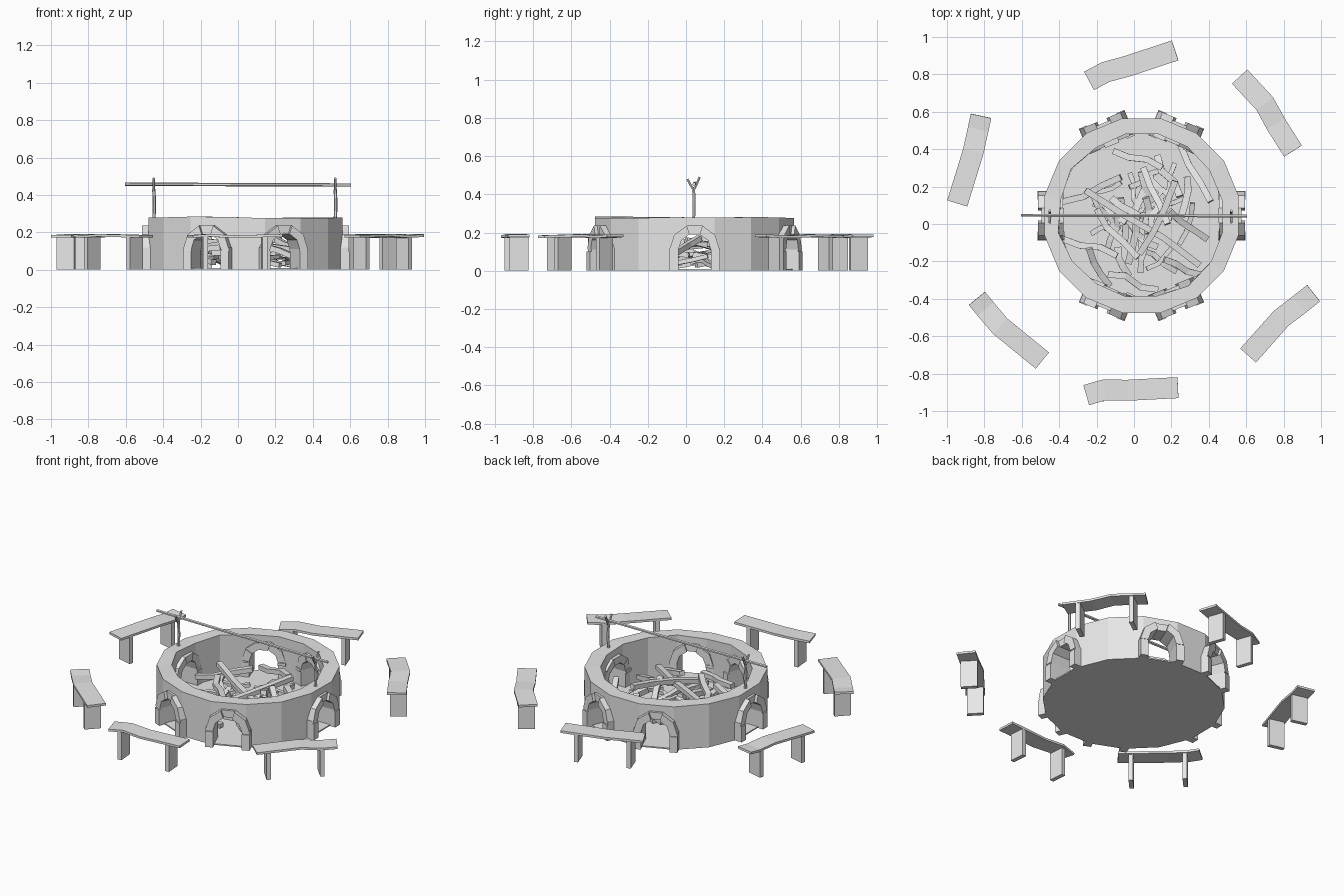
import bpy, bmesh, math, random
from mathutils import Vector, Matrix

random.seed(7)
if "Cube" in bpy.data.objects:
    bpy.data.objects.remove(bpy.data.objects["Cube"])

stone = bpy.data.materials.new("pale_grey")
stone.use_nodes = True
grey = (0.8, 0.8, 0.8, 1)
stone.diffuse_color = grey
stone.node_tree.nodes["Principled BSDF"].inputs["Base Color"].default_value = grey

CENTRE = Vector((0.04, 0.045, 0))
UP = Vector((0, 0, 1))
SIDES = 16
STEP = math.tau / SIDES
OUTER, INNER, TOP = 0.53, 0.447, 0.28
ARCH_FACES = (0, 3, 5, 8, 11, 13)


def finish(name, bm):
    bmesh.ops.recalc_face_normals(bm, faces=bm.faces)
    mesh = bpy.data.meshes.new(name)
    bm.to_mesh(mesh)
    bm.free()
    mesh.materials.append(stone)
    obj = bpy.data.objects.new(name, mesh)
    bpy.context.collection.objects.link(obj)
    return obj


def loft(bm, loops, closed=False):
    """Skin a list of equal point loops, capped or joined end to end."""
    rings = [[bm.verts.new(p) for p in loop] for loop in loops]
    n = len(rings[0])
    pairs = list(zip(rings, rings[1:]))
    if closed:
        pairs.append((rings[-1], rings[0]))
    else:
        bm.faces.new(rings[0])
        bm.faces.new(rings[-1])
    for a, b in pairs:
        for i in range(n):
            j = (i + 1) % n
            bm.faces.new((a[i], a[j], b[j], b[i]))


def sweep(bm, points, width, height, sides=4, ref=UP):
    """Run a flat-sided section along a path."""
    points = [Vector(p) for p in points]
    grow = math.sqrt(2) if sides == 4 else 1
    loops = []
    for i, p in enumerate(points):
        along = points[min(i + 1, len(points) - 1)] - points[max(i - 1, 0)]
        along.normalize()
        side = ref.cross(along).normalized()
        up = along.cross(side)
        angles = [math.tau * (k + 0.5) / sides for k in range(sides)]
        loops.append([p + side * math.cos(a) * width / 2 * grow
                      + up * math.sin(a) * height / 2 * grow for a in angles])
    loft(bm, loops)


def polar(r, a, z):
    return CENTRE + Vector((r * math.cos(a), r * math.sin(a), z))


def turned(bm, face):
    """Place geometry built facing +x onto one face of the ring."""
    bm.transform(Matrix.Translation(CENTRE) @ Matrix.Rotation(face * STEP, 4, 'Z'))


# Ring wall with a slightly uneven rim
bm = bmesh.new()
loops = []
for i in range(SIDES):
    a = (i + 0.5) * STEP
    rim = TOP + random.uniform(-0.006, 0.004)
    r_in = INNER + random.uniform(-0.012, 0.008)
    loops.append([polar(OUTER, a, 0), polar(OUTER, a, rim),
                  polar(r_in, a, rim), polar(INNER, a, 0)])
loft(bm, loops, closed=True)
wall = finish("ring_wall", bm)

# Arched openings cut through the wall
SPRING, HOLE, EDGE = 0.11, 0.085, 0.132
bm_all = bmesh.new()
for face in ARCH_FACES:
    bm = bmesh.new()
    arc = [math.pi * k / 5 for k in range(6)]
    outline = [(HOLE + 0.02, -0.1)]
    outline += [((HOLE + 0.02) * math.cos(a), SPRING + (HOLE + 0.02) * math.sin(a)) for a in arc]
    outline += [(-HOLE - 0.02, -0.1)]
    loft(bm, [[Vector((x, y, z)) for y, z in outline] for x in (0.3, 0.7)])
    turned(bm, face)
    temp = bpy.data.meshes.new("temp")
    bm.to_mesh(temp)
    bm.free()
    bm_all.from_mesh(temp)
    bpy.data.meshes.remove(temp)
cutter = finish("arch_cutter", bm_all)
cutter.hide_render = True
cut = wall.modifiers.new("openings", 'BOOLEAN')
cut.operation, cut.solver, cut.object = 'DIFFERENCE', 'EXACT', cutter
bpy.context.view_layer.objects.active = wall
bpy.ops.object.modifier_apply(modifier=cut.name)
bpy.data.objects.remove(cutter)

# Floor disc closing the bottom
bm = bmesh.new()
loft(bm, [[polar(OUTER, (i + 0.5) * STEP, z) for i in range(SIDES)] for z in (0, 0.008)])
finish("floor", bm)


# Stone blocks framing each opening
def block(bm, quad, front):
    back = 0.415 + random.uniform(-0.008, 0.008)
    loft(bm, [[Vector((x, y, z)) for y, z in quad] for x in (back, front)])


for n, face in enumerate(ARCH_FACES):
    bm = bmesh.new()
    for s in (-1, 1):
        for low, high, front in ((0, 0.1, 0.557), (0.1, SPRING + 0.008, 0.55)):
            block(bm, [(s * HOLE, low), (s * EDGE, low), (s * EDGE, high), (s * HOLE, high)], front)
    for k in range(5):
        a, b = math.pi * k / 5, math.pi * (k + 1) / 5
        quad = [(r * math.cos(t), SPRING + r * math.sin(t))
                for r, t in ((HOLE, a), (EDGE, a), (EDGE, b), (HOLE, b))]
        block(bm, quad, 0.535 if k == 2 else 0.553)
    turned(bm, face)
    finish(f"arch_stones_{n + 1}", bm)

# Benches: start, end, where the plank bends and by how much
BENCHES = [
    ((-0.24, 0.765), (0.22, 0.928), 0.2, 0.015),
    ((0.565, 0.788), (0.85, 0.39), 0.4, 0.025),
    ((0.61, -0.703), (0.96, -0.37), 0.55, 0.022),
    ((-0.255, -0.915), (0.235, -0.875), 0.2, 0.02),
    ((-0.49, -0.73), (-0.84, -0.398), 0.6, 0.022),
    ((-0.945, 0.11), (-0.818, 0.578), 0.6, -0.01),
]
SEAT_Z = 0.18
for n, (start, end, bend, off) in enumerate(BENCHES):
    a, b = Vector((*start, SEAT_Z)), Vector((*end, SEAT_Z))
    along = (b - a).normalized()
    left = UP.cross(along)
    bm = bmesh.new()
    mid = a.lerp(b, bend) + left * off
    later = a.lerp(b, bend + 0.25) + left * off * 0.4
    path = [a - UP * 0.002, mid + UP * 0.004, later - UP * 0.003, b + UP * 0.003]
    sweep(bm, path, 0.112, 0.014)
    finish(f"bench_seat_{n + 1}", bm)
    bm = bmesh.new()
    for t in (0.16, 0.81):
        foot = a.lerp(b, t) + left * off * 0.4
        foot.z = 0
        sweep(bm, [foot, foot + UP * (SEAT_Z - 0.003)], 0.098, 0.026, ref=along)
    finish(f"bench_legs_{n + 1}", bm)

# Forked posts and the spit resting on them
for side, x in (("right", -0.45), ("left", 0.52)):
    bm = bmesh.new()
    crotch = Vector((x, 0.04, 0.43))
    ref = Vector((1, 0, 0))
    sweep(bm, [(x, 0.04, 0.26), (x + 0.003, 0.042, 0.35), crotch], 0.018, 0.018, 6, ref)
    for dy, dz in ((-0.033, 0.05), (0.031, 0.06)):
        sweep(bm, [crotch - UP * 0.008, crotch + Vector((0, dy * 0.6, dz * 0.5)),
                   crotch + Vector((0, dy, dz))], 0.014, 0.014, 6, ref)
    finish(f"{side}_forked_post", bm)
bm = bmesh.new()
sweep(bm, [(-0.605, 0.047, 0.458), (0, 0.045, 0.455), (0.605, 0.043, 0.453)], 0.018, 0.018, 6)
finish("spit_pole", bm)


# Firewood: large sticks on top, smaller ones below
def stick(bm, a, b, size):
    a, b = Vector(a), Vector(b)
    left = UP.cross(b - a).normalized()
    path = [a]
    for t in (0.33, 0.67):
        wave = random.uniform(-0.022, 0.022)
        path.append(a.lerp(b, t) + left * wave + UP * wave * 0.4)
    sweep(bm, path + [b], size, size * 0.85)


TOP_STICKS = [
    (-0.11, 0.39, 0.1, 0.15, 0.3, 0.14), (-0.38, 0.12, 0.07, -0.07, 0.25, 0.15),
    (-0.26, 0.18, 0.16, 0.35, -0.22, 0.1), (0.22, 0.23, 0.18, 0.03, -0.16, 0.12),
    (0.19, 0.07, 0.17, 0.39, -0.08, 0.08), (-0.38, -0.08, 0.07, -0.09, -0.17, 0.12),
    (-0.14, -0.27, 0.09, 0.13, -0.35, 0.07), (-0.24, -0.13, 0.12, -0.13, -0.33, 0.04),
    (0.25, 0.42, 0.06, 0.41, 0.12, 0.14), (0.16, -0.19, 0.12, 0.35, -0.27, 0.06),
    (-0.2, 0.08, 0.13, 0.02, -0.18, 0.15), (0.05, 0.3, 0.08, 0.18, 0.0, 0.16),
]
bm = bmesh.new()
for s in TOP_STICKS:
    stick(bm, s[:3], s[3:], 0.034)
finish("top_firewood", bm)

bm = bmesh.new()
for i in range(30):
    mid = polar(0.27 * math.sqrt(random.random()), random.uniform(0, math.tau), random.uniform(0.04, 0.08))
    turn = random.uniform(0, math.pi)
    reach = Vector((math.cos(turn), math.sin(turn), random.uniform(-0.2, 0.2))) * random.uniform(0.08, 0.13)
    stick(bm, mid - reach, mid + reach, random.uniform(0.024, 0.038))
finish("lower_firewood", bm)
